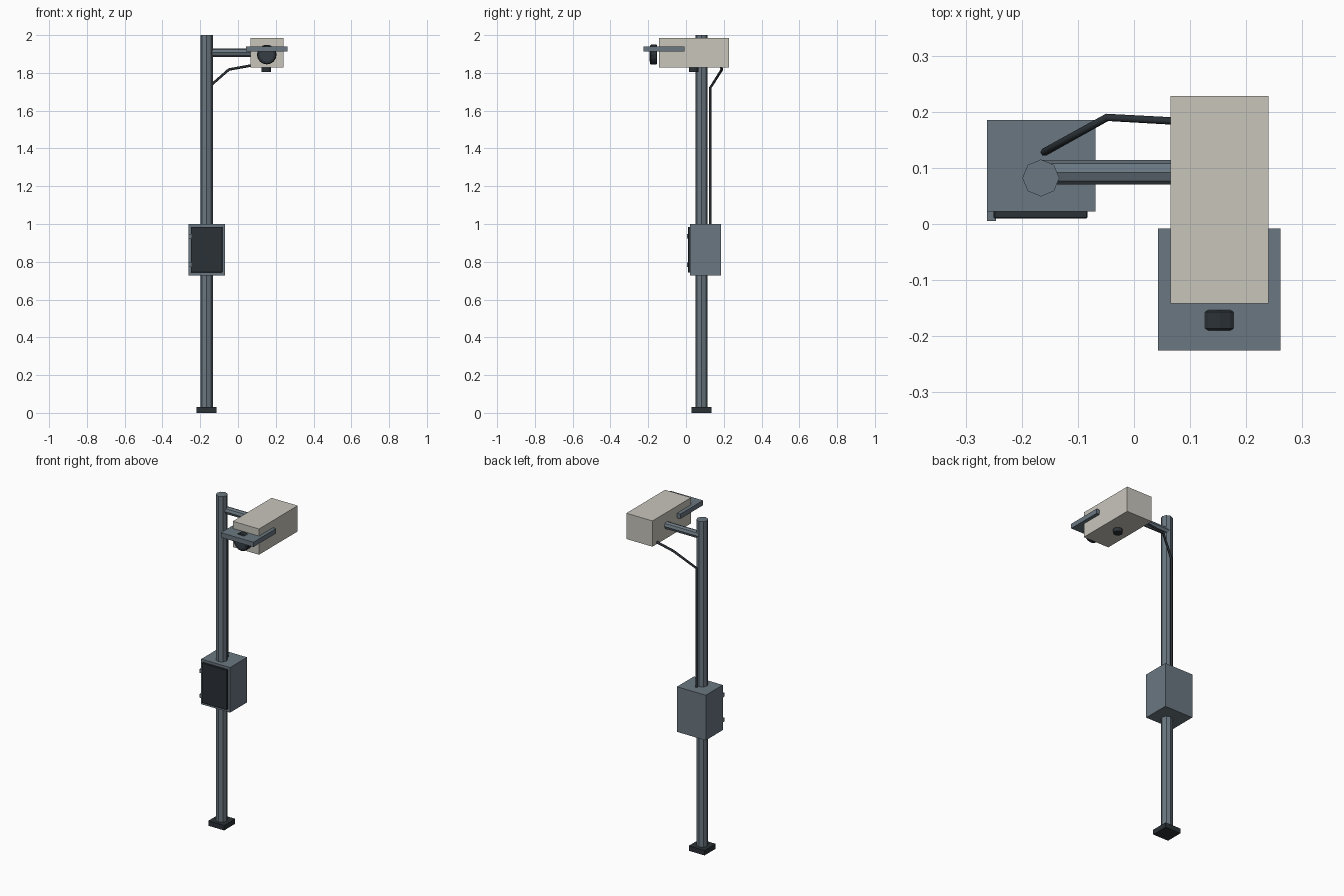
import bpy
from math import radians
from mathutils import Vector

cube = bpy.data.objects.get("Cube")
if cube:
    bpy.data.objects.remove(cube, do_unlink=True)


def material(name, rgb):
    m = bpy.data.materials.new(name)
    m.use_nodes = True
    color = (*rgb, 1.0)
    m.diffuse_color = color
    m.node_tree.nodes["Principled BSDF"].inputs["Base Color"].default_value = color
    return m


slate = material("slate grey metal", (0.145, 0.185, 0.22))
dark = material("dark charcoal", (0.024, 0.031, 0.037))
cream = material("warm cream casing", (0.58, 0.56, 0.50))
glass = material("dark lens glass", (0.035, 0.048, 0.058))


def finish(name, mat, bevel=0):
    ob = bpy.context.object
    ob.name = name
    ob.data.materials.append(mat)
    if bevel:
        mod = ob.modifiers.new("edge", "BEVEL")
        mod.width = bevel
        mod.segments = 1
    return ob


def box(name, low, high, mat, bevel=0):
    """Box given by its two opposite corners."""
    low, high = Vector(low), Vector(high)
    bpy.ops.mesh.primitive_cube_add(size=1, location=(low + high) / 2)
    ob = bpy.context.object
    for v in ob.data.vertices:
        v.co *= high - low
    return finish(name, mat, bevel)


def rod(name, start, end, radius, mat, sides=8, bevel=0):
    """Prism between two points along one axis."""
    start, end = Vector(start), Vector(end)
    axis = end - start
    turn = (0, 0, 0)
    if abs(axis.x) > 0:
        turn = (0, radians(90), 0)
    elif abs(axis.y) > 0:
        turn = (radians(90), 0, 0)
    bpy.ops.mesh.primitive_cylinder_add(vertices=sides, radius=radius, depth=axis.length,
                                        location=(start + end) / 2, rotation=turn)
    return finish(name, mat, bevel)


# Pole, foot and side arm
px, py = -0.166, 0.082
box("base_plate", (px - 0.053, py - 0.053, 0), (px + 0.053, py + 0.053, 0.03), dark)
rod("pole", (px, py, 0.02), (px, py, 2), 0.033, slate)
rod("side_arm", (px, 0.092, 1.907), (0.1, 0.092, 1.907), 0.022, slate)

# Control cabinet with door and hinges
box("cabinet", (-0.262, 0.022, 0.727), (-0.069, 0.185, 1), slate)
box("cabinet_door", (-0.25, 0.01, 0.743), (-0.083, 0.024, 0.985), dark, 0.002)
for name, z in (("lower_hinge", 0.784), ("upper_hinge", 0.935)):
    box(name, (-0.262, 0.005, z - 0.011), (-0.246, 0.023, z + 0.011), slate)

# Camera housing, sun shield, lens and sensor
box("camera_housing", (0.065, -0.142, 1.828), (0.24, 0.228, 1.984), cream)
box("sun_shield", (0.043, -0.225, 1.912), (0.261, -0.008, 1.941), slate)
cx = 0.152
rod("lens_barrel", (cx, -0.19, 1.897), (cx, -0.153, 1.897), 0.052, dark, 16, 0.004)
rod("lens_glass", (cx, -0.192, 1.897), (cx, -0.185, 1.897), 0.036, glass, 16)
rod("sensor", (cx - 0.002, 0.041, 1.805), (cx - 0.002, 0.041, 1.84), 0.026, dark, 12)

# Cable from the cabinet up the pole to the housing
curve = bpy.data.curves.new("cable", "CURVE")
curve.dimensions = "3D"
curve.bevel_depth = 0.007
curve.bevel_resolution = 1
curve.use_fill_caps = True
path = [(-0.16, 0.128, 0.98), (-0.16, 0.128, 1.72), (-0.048, 0.19, 1.818), (0.08, 0.183, 1.841)]
spline = curve.splines.new("POLY")
spline.points.add(len(path) - 1)
for point, co in zip(spline.points, path):
    point.co = (*co, 1)
curve.materials.append(dark)
bpy.context.collection.objects.link(bpy.data.objects.new("cable", curve))
